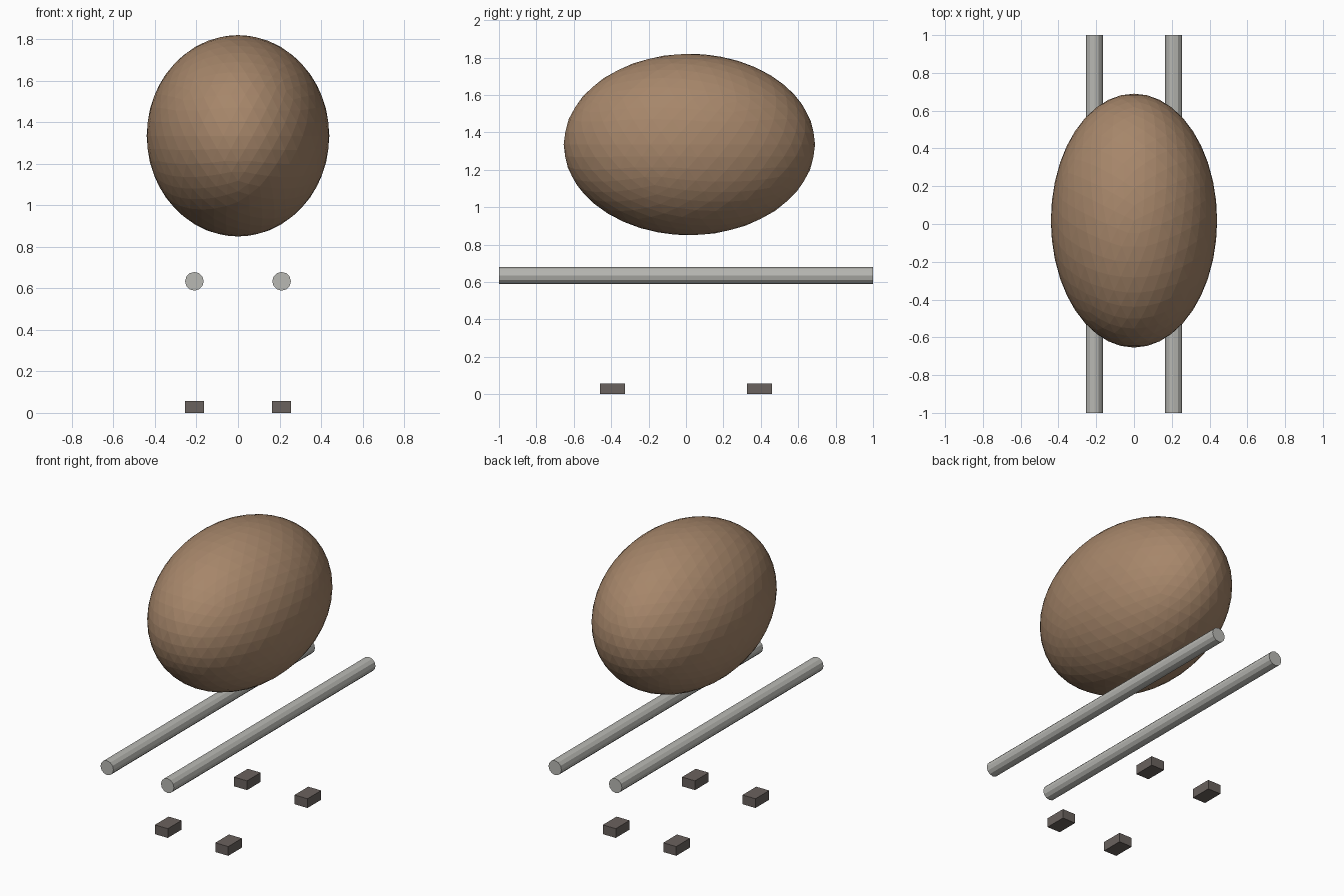
import bpy
import math

if "Cube" in bpy.data.objects:
    bpy.data.objects.remove(bpy.data.objects["Cube"])


def material(name, srgb):
    m = bpy.data.materials.new(name)
    m.diffuse_color = [((c / 255 + 0.055) / 1.055) ** 2.4 for c in srgb] + [1]
    m.use_nodes = True
    m.node_tree.nodes["Principled BSDF"].inputs["Base Color"].default_value = m.diffuse_color
    return m


BROWN = material("warm brown", (166, 134, 106))
GREY = material("light grey", (184, 184, 179))
DARK = material("dark grey", (106, 98, 94))


def finish(name, mat):
    ob = bpy.context.object
    ob.name = name
    ob.data.materials.append(mat)
    return ob


# Faceted egg-shaped body, a vertex of the lower ring facing the front
bpy.ops.mesh.primitive_ico_sphere_add(subdivisions=4, radius=1)
body = finish("body", BROWN)
for v in body.data.vertices:
    x, y, z = v.co
    v.co = (-y * 0.44, x * 0.672, z * 0.485)
body.location = (0, 0.018, 1.335)

for side, sx in (("left", -1), ("right", 1)):
    # Long rail running front to back
    bpy.ops.mesh.primitive_cylinder_add(
        vertices=12, radius=0.045, depth=2,
        location=(sx * 0.21, 0, 0.634), rotation=(math.pi / 2, 0, 0))
    finish(side + "_rail", GREY)

    # Small foot blocks on the ground
    for end, sy in (("front", -1), ("back", 1)):
        bpy.ops.mesh.primitive_cube_add(size=1, location=(sx * 0.21, sy * 0.393, 0.029))
        foot = finish(f"{end}_{side}_foot", DARK)
        foot.scale = (0.09, 0.136, 0.058)
